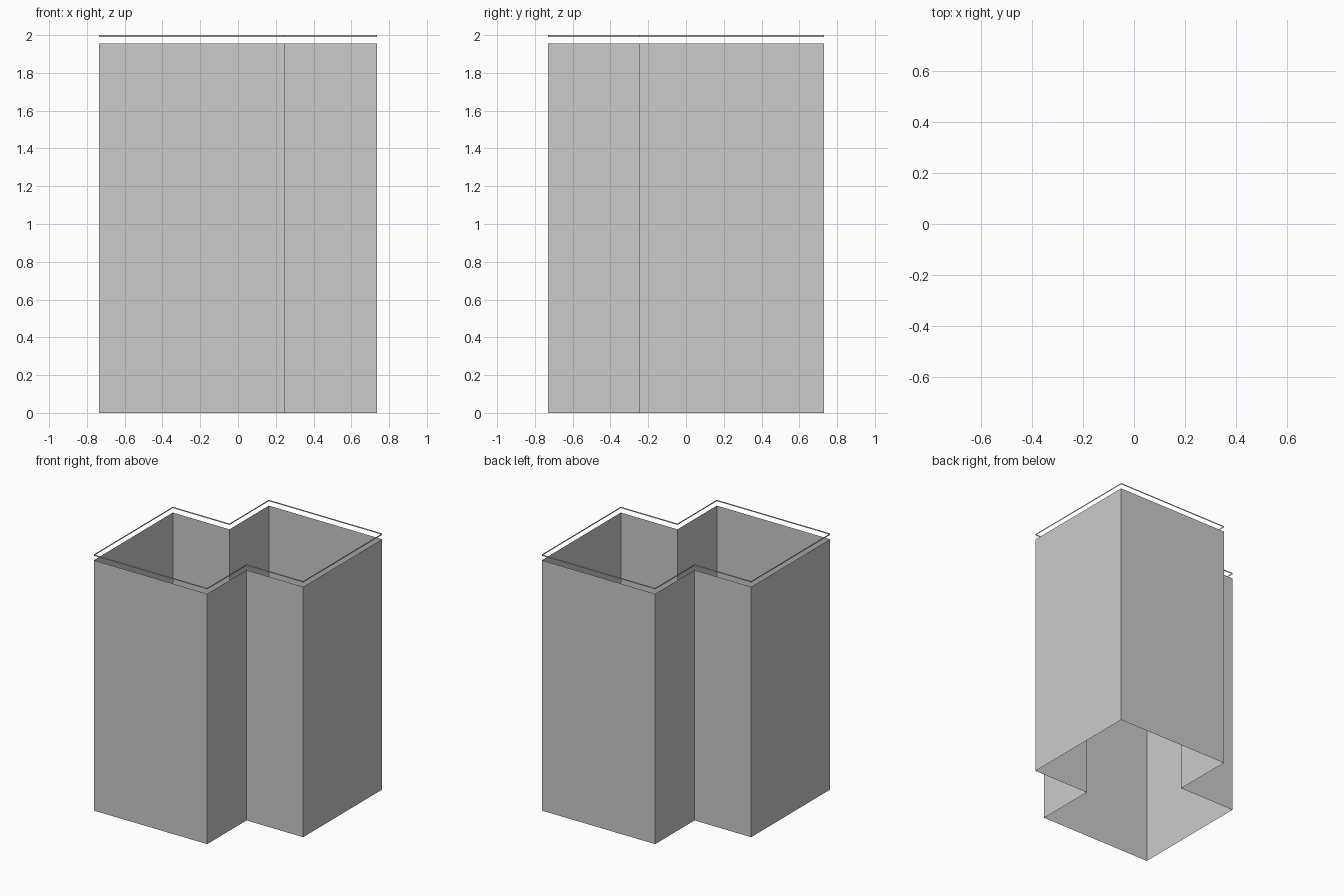
import bpy

if "Cube" in bpy.data.objects:
    bpy.data.objects.remove(bpy.data.objects["Cube"])

# Square plan with two opposite corners notched out (one half, the rest by point symmetry)
X, Y, NX, NY = 0.735, 0.73, 0.245, 0.245
half = [(-X, -Y), (NX, -Y), (NX, -NY), (X, -NY)]
plan = half + [(-x, -y) for x, y in half]


def sheet_band(name, z0, z1):
    """Open, thin-sheet wall following the plan outline."""
    n = len(plan)
    verts = [(x, y, z) for z in (z0, z1) for x, y in plan]
    faces = [(i, (i + 1) % n, n + (i + 1) % n, n + i) for i in range(n)]
    mesh = bpy.data.meshes.new(name)
    mesh.from_pydata(verts, [], faces)
    mesh.update()
    obj = bpy.data.objects.new(name, mesh)
    bpy.context.collection.objects.link(obj)
    return obj


# Main walls, open at top and bottom
sheet_band("outer_walls", 0.0, 1.955)
# Narrow strip floating above the walls
sheet_band("top_trim_strip", 1.99, 2.0)
